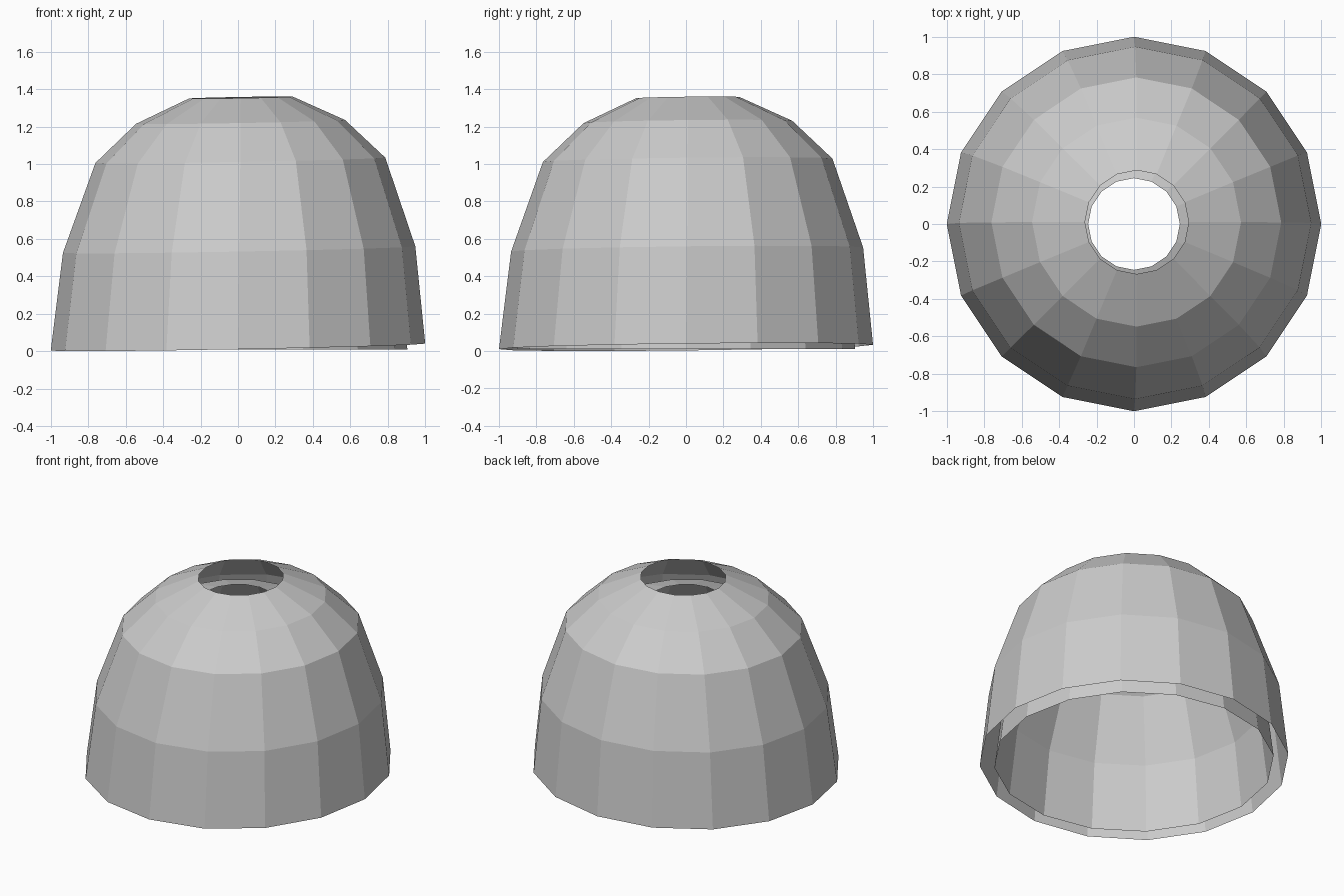
import bpy, bmesh, math

if "Cube" in bpy.data.objects:
    bpy.data.objects.remove(bpy.data.objects["Cube"])

SIDES = 16


def shell(name, rings, tilt_x=0.0, tilt_y=0.0):
    """Open faceted dome; each ring is (radius, height, x shift, y shift)."""
    bm = bmesh.new()
    loops = []
    for r, z, dx, dy in rings:
        loop = []
        for i in range(SIDES):
            a = math.tau * i / SIDES
            x, y = r * math.cos(a), r * math.sin(a)
            loop.append(bm.verts.new((x + dx, y + dy, z + tilt_x * x + tilt_y * y)))
        loops.append(loop)
    for low, high in zip(loops, loops[1:]):
        for i in range(SIDES):
            j = (i + 1) % SIDES
            bm.faces.new((low[i], low[j], high[j], high[i]))
    mesh = bpy.data.meshes.new(name)
    bm.to_mesh(mesh)
    bm.free()
    obj = bpy.data.objects.new(name, mesh)
    bpy.context.collection.objects.link(obj)
    return obj


# Outer dome, slightly tilted, open at top and bottom
shell("outer_dome", [
    (1.0, 0.022, 0.0, 0.0),
    (0.941, 0.543, 0.006, 0.006),
    (0.774, 1.02, 0.0125, 0.009),
    (0.558, 1.225, 0.0135, 0.01),
    (0.277, 1.355, 0.015, 0.01),
], 0.0185, 0.0115)

# Inner lining, upright, separated from the outer dome by a gap
shell("inner_dome", [
    (0.905, 0.01, 0.0, 0.0),
    (0.85, 0.47, 0.0, 0.0),
    (0.70, 0.90, 0.0, 0.0),
    (0.50, 1.11, 0.0, 0.0),
    (0.245, 1.19, 0.0, 0.0),
])
